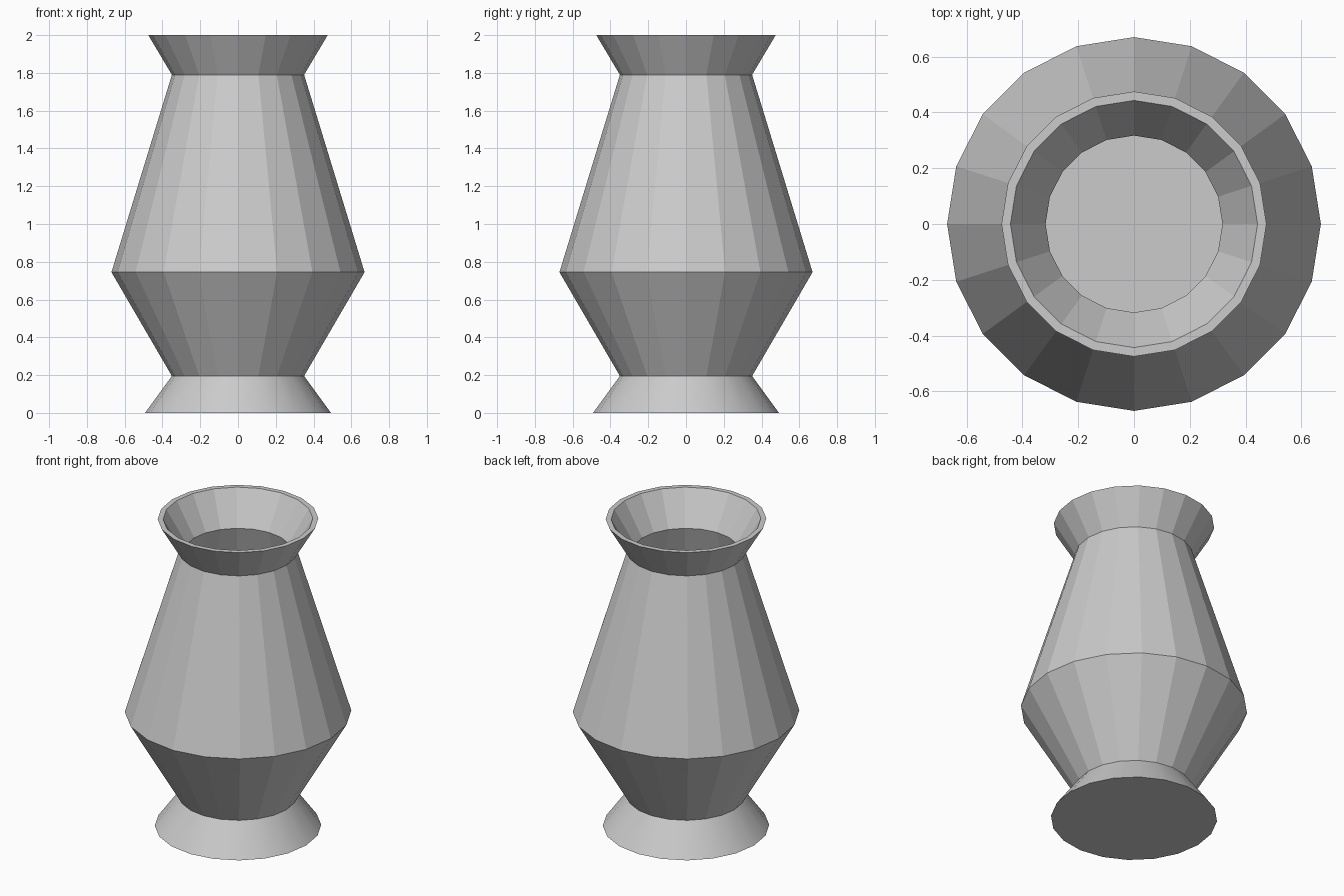
import bpy, bmesh
from math import cos, sin, pi

if "Cube" in bpy.data.objects:
    bpy.data.objects.remove(bpy.data.objects["Cube"])

SIDES = 20

# Profile (radius, height): up the outside, over the rim, down the inside
PROFILE = [(0.492, 0.0), (0.35, 0.195), (0.67, 0.745), (0.35, 1.79), (0.475, 2.0),
           (0.443, 2.0), (0.317, 1.79), (0.637, 0.745), (0.317, 0.2)]

bm = bmesh.new()
rings = [[bm.verts.new((r * cos(2 * pi * i / SIDES), r * sin(2 * pi * i / SIDES), z))
          for i in range(SIDES)] for r, z in PROFILE]

# Foot, body, neck, rim and inner wall
for level, (lower, upper) in enumerate(zip(rings, rings[1:])):
    for i in range(SIDES):
        j = (i + 1) % SIDES
        face = bm.faces.new((lower[i], lower[j], upper[j], upper[i]))
        face.smooth = level == 0  # only the foot is smooth

# Underside and inner floor
bm.faces.new(rings[0][::-1])
bm.faces.new(rings[-1])

# Crisp edges where the foot meets flat parts
for edge in bm.edges:
    edge.smooth = all(f.smooth for f in edge.link_faces)

mesh = bpy.data.meshes.new("vase")
bm.to_mesh(mesh)
bm.free()
bpy.context.collection.objects.link(bpy.data.objects.new("vase", mesh))
